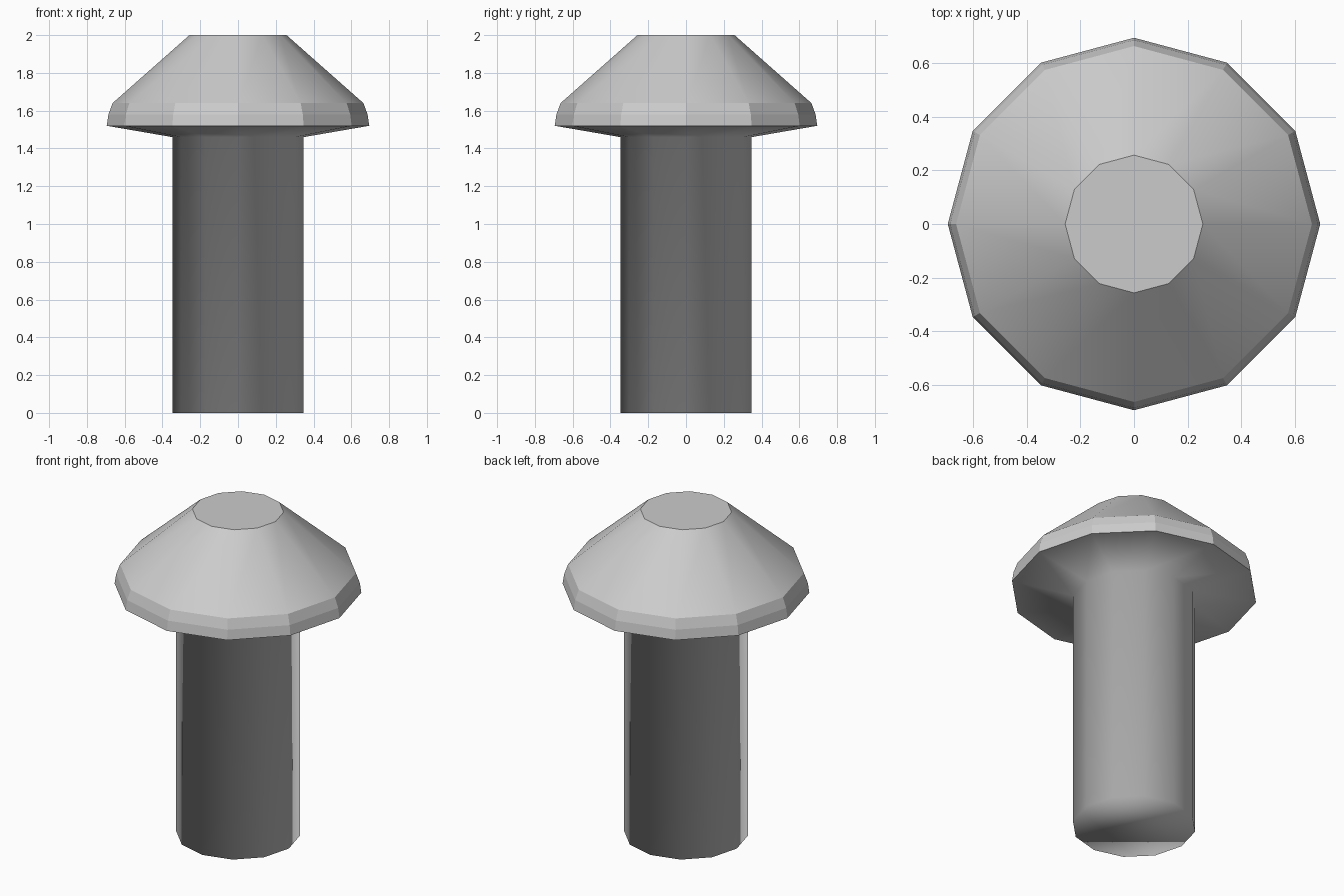
import bpy, bmesh
from math import sin, cos, pi

if "Cube" in bpy.data.objects:
    bpy.data.objects.remove(bpy.data.objects["Cube"])

SIDES = 12
# (radius, height) from the shank foot up to the flat crown
PROFILE = [(0.348, 0.0), (0.348, 1.46), (0.695, 1.52),
           (0.686, 1.58), (0.664, 1.64), (0.257, 2.0)]
BAND = (2, 3)  # flat-faceted rim strips of the head

bm = bmesh.new()
rings = [[bm.verts.new((r * cos(2 * pi * i / SIDES), r * sin(2 * pi * i / SIDES), z))
          for i in range(SIDES)] for r, z in PROFILE]

# side walls: shank, underside of head, rim strips, cone
for k in range(len(rings) - 1):
    a, b = rings[k], rings[k + 1]
    for i in range(SIDES):
        j = (i + 1) % SIDES
        face = bm.faces.new((a[i], a[j], b[j], b[i]))
        face.smooth = k not in BAND

# foot and crown caps
foot = bm.faces.new(rings[0][::-1])
foot.smooth = True
crown = bm.faces.new(rings[-1])
crown.smooth = False

# crisp edges around the flat faces
for face in bm.faces:
    if not face.smooth:
        for edge in face.edges:
            edge.smooth = False

mesh = bpy.data.meshes.new("rivet")
bm.to_mesh(mesh)
bm.free()
rivet = bpy.data.objects.new("rivet", mesh)
bpy.context.collection.objects.link(rivet)
